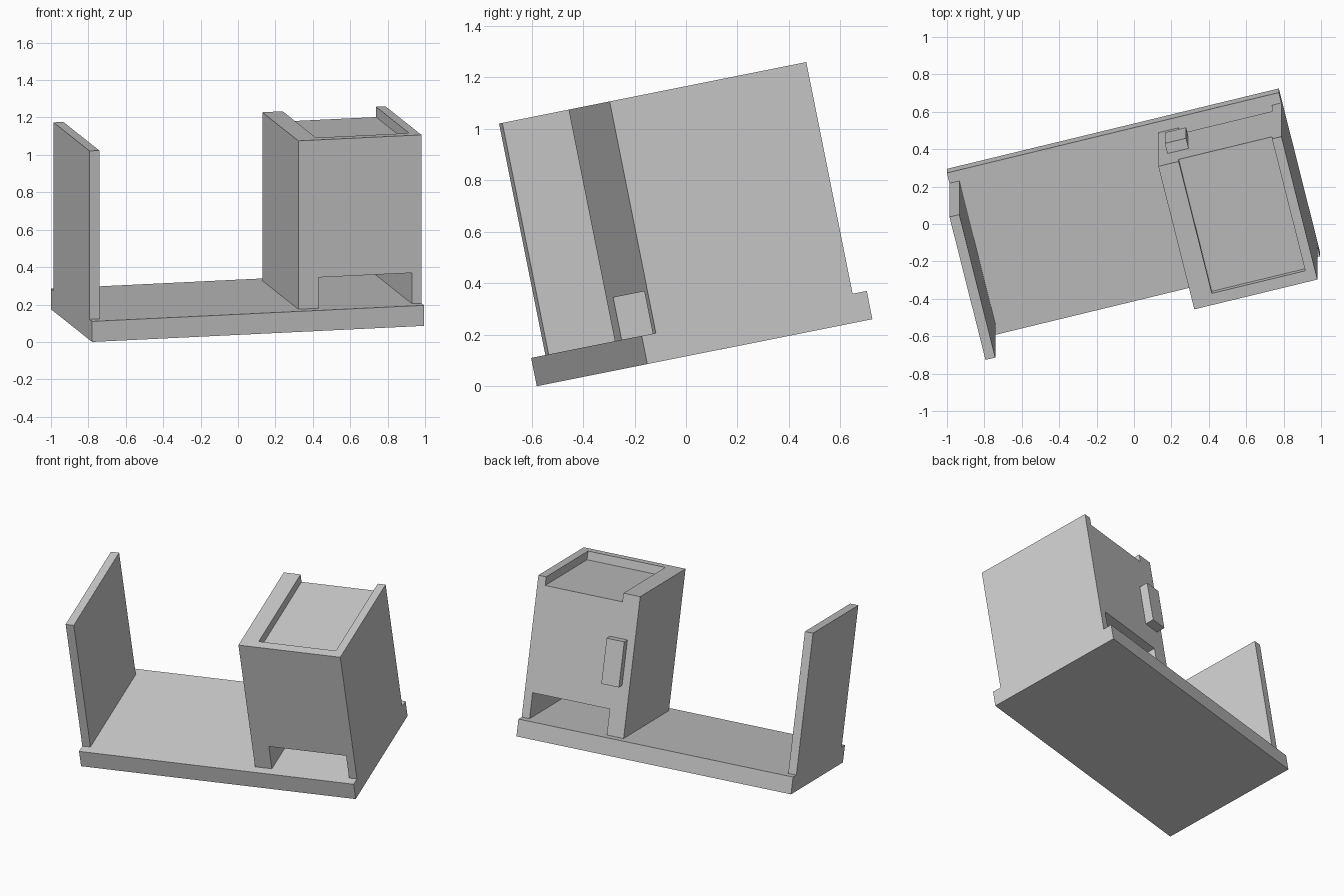
import bpy
from math import radians
from mathutils import Matrix, Vector

if "Cube" in bpy.data.objects:
    bpy.data.objects.remove(bpy.data.objects["Cube"])

# The whole desk is tilted: turned about z, then tipped about x
TILT = (Matrix.Translation((-0.78, -0.58, 0.0))
        @ Matrix.Rotation(radians(11.3), 4, 'X')
        @ Matrix.Rotation(radians(13.87), 4, 'Z'))


def box(name, lo, hi):
    """Box between two corners in the desk's own frame."""
    lo, hi = Vector(lo), Vector(hi)
    bpy.ops.mesh.primitive_cube_add(size=1)
    ob = bpy.context.object
    ob.name = name
    ob.data.transform(Matrix.Translation((lo + hi) / 2)
                      @ Matrix.Diagonal((*(hi - lo), 1)))
    ob.matrix_world = TILT
    return ob


def cut(target, name, lo, hi):
    """Subtract a hidden box from the target."""
    cutter = box(name, lo, hi)
    cutter.hide_render = True
    cutter.hide_set(True)
    mod = target.modifiers.new(name, 'BOOLEAN')
    mod.operation = 'DIFFERENCE'
    mod.solver = 'EXACT'
    mod.object = cutter


LENGTH, DEPTH, THICK, TOP = 1.828, 0.919, 0.112, 1.03
INSET = 0.058
FRONT, BACK = INSET, DEPTH - INSET

# Slab and the thin end panel
box("slab", (0, 0, 0), (LENGTH, DEPTH, THICK))
box("end_panel", (0, FRONT, THICK), (0.054, BACK, TOP))

# Cabinet with a low tunnel and a recess on top that opens to the back
cabinet = box("cabinet", (1.15, FRONT, THICK), (LENGTH, BACK, TOP))
cut(cabinet, "tunnel_cutter", (1.262, -0.1, 0.0), (1.776, 1.1, 0.28))
cut(cabinet, "recess_cutter", (1.262, 0.12, TOP - 0.056), (1.776, 1.1, 1.2))

# Handle on the back face
box("handle", (1.20, BACK, 0.445), (1.317, BACK + 0.057, 0.74))
